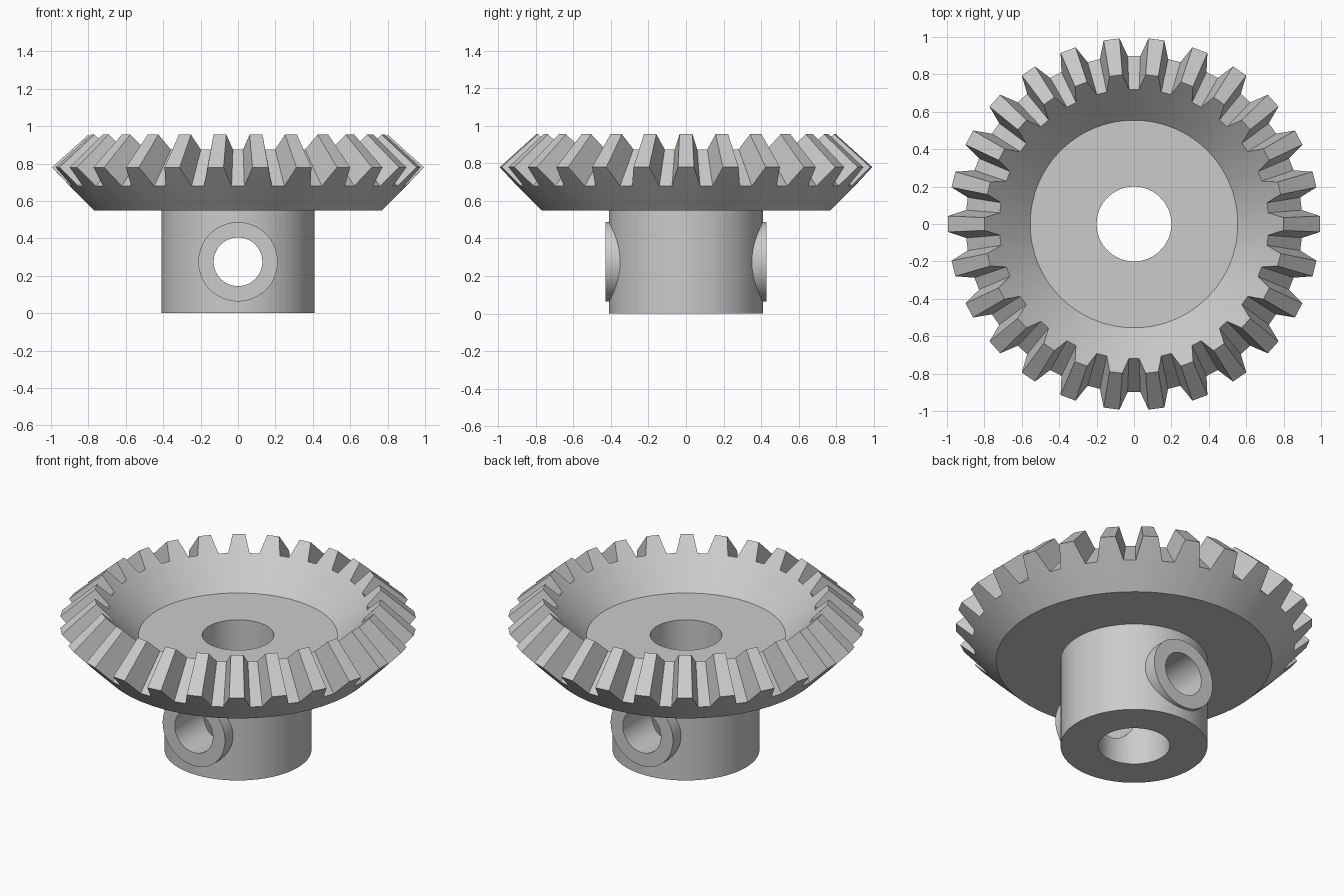
import bpy, bmesh, math
from mathutils import Matrix

if "Cube" in bpy.data.objects:
    bpy.data.objects.remove(bpy.data.objects["Cube"])

TEETH = 26
PITCH = 2 * math.pi / TEETH
TIP, ROOT = 0.043, 0.083          # half angles of tooth tip and tooth base

steel = bpy.data.materials.new("steel grey")
steel.diffuse_color = (0.6, 0.6, 0.6, 1)
steel.use_nodes = True
steel.node_tree.nodes["Principled BSDF"].inputs["Base Color"].default_value = steel.diffuse_color


def make_object(name, bm):
    mesh = bpy.data.meshes.new(name)
    bm.to_mesh(mesh)
    bm.free()
    ob = bpy.data.objects.new(name, mesh)
    bpy.context.collection.objects.link(ob)
    mesh.materials.append(steel)
    return ob


def cylinder(name, radius, depth, z, along_y=False):
    bm = bmesh.new()
    turn = Matrix.Rotation(math.pi / 2, 4, 'X') if along_y else Matrix()
    bmesh.ops.create_cone(bm, cap_ends=True, segments=96, radius1=radius,
                          radius2=radius, depth=depth,
                          matrix=Matrix.Translation((0, 0, z)) @ turn)
    return make_object(name, bm)


def combine(target, tool, operation):
    mod = target.modifiers.new(operation, 'BOOLEAN')
    mod.operation, mod.object, mod.solver = operation, tool, 'EXACT'
    bpy.context.view_layer.objects.active = target
    bpy.ops.object.modifier_apply(modifier=mod.name)
    bpy.data.objects.remove(tool)


# gear body: a lathe whose rim switches between root and tip radius
def section(is_tip):
    outer = (0.995, 0.78) if is_tip else (0.90, 0.68)
    inner = (0.80, 0.955) if is_tip else (0.72, 0.875)
    return [(0, 0), (0.41, 0), (0.41, 0.55), (0.77, 0.55), (0.90, 0.68),
            outer, inner, (0.72, 0.875), (0.555, 0.705), (0, 0.705)]


bm = bmesh.new()
columns = []
for i in range(TEETH):
    for offset, is_tip in ((-ROOT, 0), (-TIP, 1), (TIP, 1), (ROOT, 0)):
        a = i * PITCH + offset
        columns.append([bm.verts.new((r * math.cos(a), r * math.sin(a), z))
                        for r, z in section(is_tip)])
for i, left in enumerate(columns):
    right = columns[(i + 1) % len(columns)]
    for j in range(len(left) - 1):
        bm.faces.new((left[j], right[j], right[j + 1], left[j + 1]))
bmesh.ops.remove_doubles(bm, verts=bm.verts, dist=0.0005)
bmesh.ops.recalc_face_normals(bm, faces=bm.faces)
gear = make_object("bevel_gear", bm)

# set screw boss on both sides, then the shaft bore and cross hole
combine(gear, cylinder("screw_boss", 0.212, 0.86, 0.275, True), 'UNION')
combine(gear, cylinder("shaft_bore", 0.2, 2, 0.4), 'DIFFERENCE')
combine(gear, cylinder("cross_hole", 0.13, 2, 0.275, True), 'DIFFERENCE')

bpy.ops.object.select_all(action='DESELECT')
gear.select_set(True)
bpy.context.view_layer.objects.active = gear
bpy.ops.object.shade_smooth_by_angle(angle=math.radians(25))
